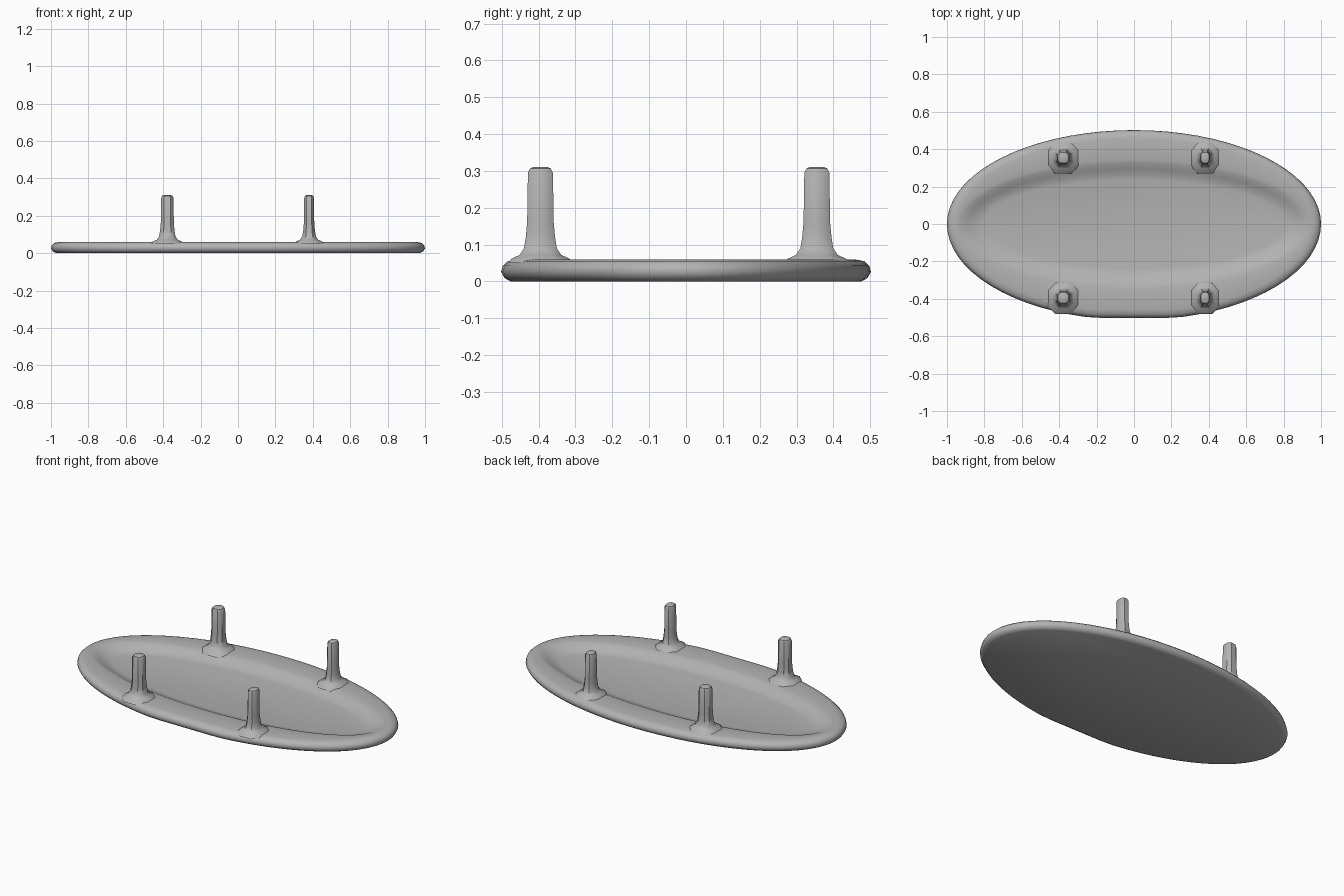
import bpy, bmesh, math

if "Cube" in bpy.data.objects:
    bpy.data.objects.remove(bpy.data.objects["Cube"])

grey = bpy.data.materials.new("plain grey")
grey.diffuse_color = (0.45, 0.45, 0.45, 1)
grey.use_nodes = True
grey.node_tree.nodes["Principled BSDF"].inputs["Base Color"].default_value = grey.diffuse_color


def loft(name, rings, smooth_angle):
    """Skin a stack of closed rings and cap both ends."""
    bm = bmesh.new()
    loops = [[bm.verts.new(p) for p in ring] for ring in rings]
    n = len(loops[0])
    for a, b in zip(loops, loops[1:]):
        for i in range(n):
            j = (i + 1) % n
            bm.faces.new((a[i], a[j], b[j], b[i]))
    bm.faces.new(loops[0][::-1])
    bm.faces.new(loops[-1])
    bmesh.ops.recalc_face_normals(bm, faces=bm.faces)
    mesh = bpy.data.meshes.new(name)
    bm.to_mesh(mesh)
    bm.free()
    mesh.materials.append(grey)
    obj = bpy.data.objects.new(name, mesh)
    bpy.context.collection.objects.link(obj)
    bpy.ops.object.select_all(action='DESELECT')
    obj.select_set(True)
    bpy.context.view_layer.objects.active = obj
    bpy.ops.object.shade_smooth_by_angle(angle=math.radians(smooth_angle))
    return obj


def ellipse(a, b, z, flat, n=72):
    """Oval ring; the outer rings have a slightly flattened front edge."""
    pts = []
    for i in range(n):
        t = 2 * math.pi * i / n
        y = b * math.sin(t)
        if flat:
            y = max(y * 1.025 if y < 0 else y, -b)
        pts.append((a * math.cos(t), y, z))
    return pts


# oval tray: flat base, rounded edge, broad rim, sunken floor
profile = [(0.972, 0.475, 0.0), (0.99, 0.492, 0.009), (1.0, 0.502, 0.026),
           (0.995, 0.497, 0.043), (0.982, 0.484, 0.055), (0.955, 0.458, 0.06),
           (0.94, 0.345, 0.059), (0.92, 0.325, 0.055), (0.885, 0.295, 0.041),
           (0.85, 0.265, 0.027), (0.81, 0.235, 0.022)]
loft("oval_tray", [ellipse(a, b, z, k < 6) for k, (a, b, z) in enumerate(profile)], 50)


# pegs: chamfered posts flaring into the rim
def peg(name, x, y, hx, hy):
    c = 0.5
    octagon = [(1, -c), (1, c), (c, 1), (-c, 1), (-1, c), (-1, -c), (-c, -1), (c, -1)]
    # extra flare radius, shaft scale, height
    steps = [(0.05, 1.05, 0.05), (0.042, 1.05, 0.062), (0.02, 1.05, 0.072),
             (0.008, 1.05, 0.09), (0.003, 1.05, 0.12), (0, 1.03, 0.16),
             (0, 0.97, 0.295), (0, 0.8, 0.307), (0, 0.5, 0.311)]
    rings = [[(x + u * (hx * s + f), y + v * (hy * s + f), z) for u, v in octagon]
             for f, s, z in steps]
    loft(name, rings, 40)


for side, x, hx in (("left", -0.378, 0.034), ("right", 0.38, 0.027)):
    for end, y in (("front", -0.395), ("back", 0.355)):
        peg(f"{end}_{side}_peg", x, y, hx, 0.035)
